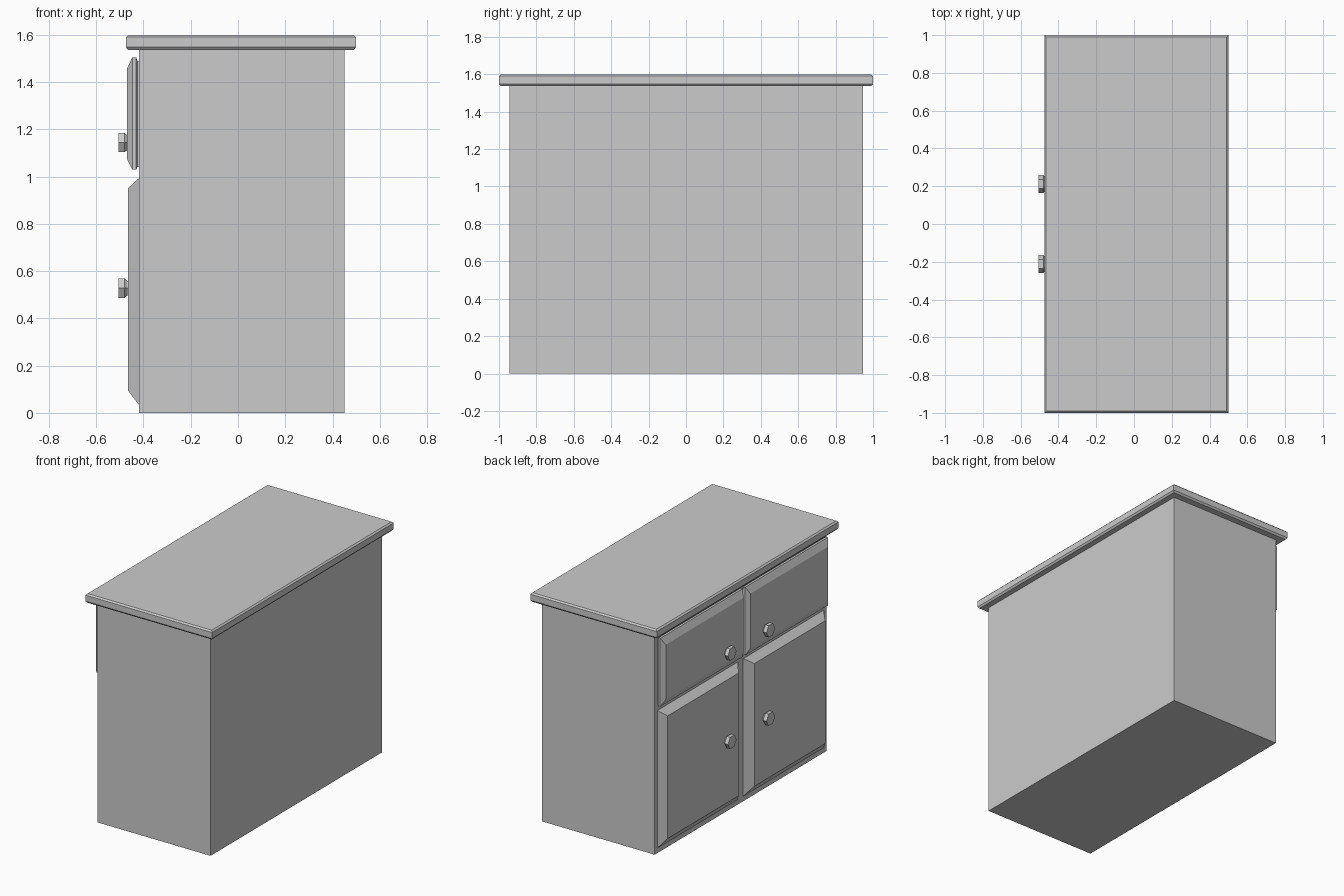
import bpy, bmesh
from math import cos, sin, pi

if "Cube" in bpy.data.objects:
    bpy.data.objects.remove(bpy.data.objects["Cube"])


def loft(name, rings):
    """Solid skinned through matching cross-section rings, capped at both ends."""
    bm = bmesh.new()
    loops = [[bm.verts.new(p) for p in r] for r in rings]
    n = len(loops[0])
    for a, b in zip(loops, loops[1:]):
        for i in range(n):
            j = (i + 1) % n
            bm.faces.new((a[i], a[j], b[j], b[i]))
    bm.faces.new(loops[0])
    bm.faces.new(loops[-1])
    bmesh.ops.recalc_face_normals(bm, faces=bm.faces)
    me = bpy.data.meshes.new(name)
    bm.to_mesh(me)
    bm.free()
    ob = bpy.data.objects.new(name, me)
    bpy.context.collection.objects.link(ob)
    return ob


def rect_z(z, x0, x1, y):
    return [(x0, -y, z), (x1, -y, z), (x1, y, z), (x0, y, z)]


def rect_x(x, y0, y1, z0, z1):
    return [(x, y0, z0), (x, y1, z0), (x, y1, z1), (x, y0, z1)]


def hexagon(x, y, z, r):
    return [(x, y + r * cos(i * pi / 3), z + r * sin(i * pi / 3)) for i in range(6)]


# Cabinet carcass
loft("cabinet_body", [rect_z(0, -0.42, 0.45, 0.945), rect_z(1.54, -0.42, 0.45, 0.945)])

# Countertop with chamfered upper and lower edges
loft("countertop", [rect_z(1.536, -0.465, 0.49, 0.99),
                    rect_z(1.548, -0.475, 0.5, 1.0),
                    rect_z(1.59, -0.475, 0.5, 1.0),
                    rect_z(1.6, -0.465, 0.49, 0.99)])

for side, s in (("left", 1), ("right", -1)):
    # Raised door panel
    loft("door_" + side, [rect_x(-0.415, s * 0.03, s * 0.915, 0.035, 0.993),
                          rect_x(-0.42, s * 0.03, s * 0.915, 0.035, 0.993),
                          rect_x(-0.466, s * 0.087, s * 0.868, 0.095, 0.95)])
    # Drawer front with a lipped rim
    loft("drawer_" + side, [rect_x(-0.415, s * 0.022, s * 0.913, 1.04, 1.487),
                            rect_x(-0.425, s * 0.022, s * 0.913, 1.04, 1.487),
                            rect_x(-0.431, s * 0.013, s * 0.922, 1.03, 1.505),
                            rect_x(-0.447, s * 0.013, s * 0.922, 1.03, 1.505),
                            rect_x(-0.47, s * 0.038, s * 0.893, 1.075, 1.457)])
    # Hexagonal knobs
    for part, z in (("door", 0.528), ("drawer", 1.144)):
        loft(part + "_knob_" + side, [hexagon(-0.46, s * 0.212, z, 0.034),
                                      hexagon(-0.469, s * 0.212, z, 0.036),
                                      hexagon(-0.48, s * 0.212, z, 0.047),
                                      hexagon(-0.505, s * 0.212, z, 0.047)])
